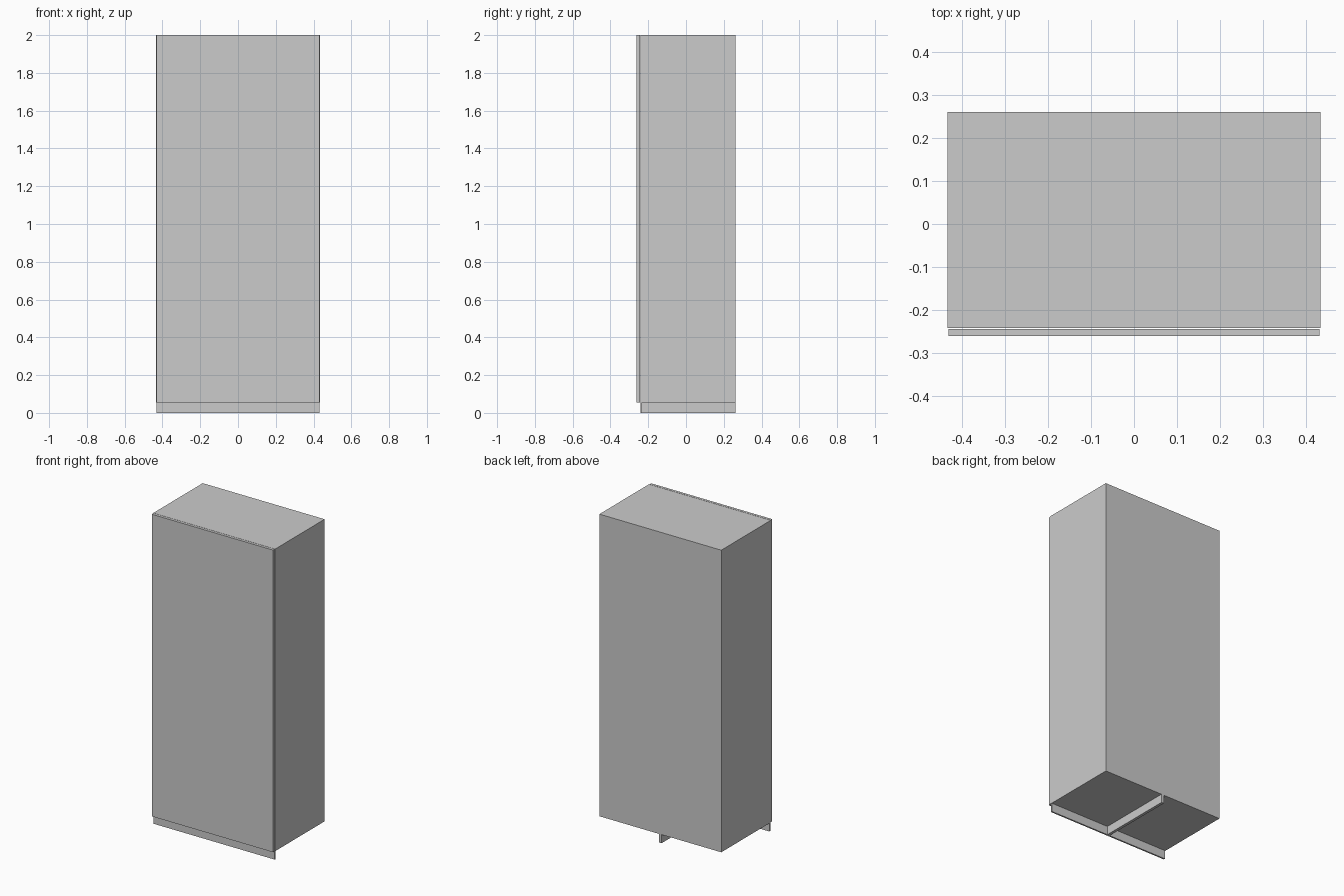
import bpy

if "Cube" in bpy.data.objects:
    bpy.data.objects.remove(bpy.data.objects["Cube"])


def box(name, lo, hi):
    """Axis-aligned box between two corners."""
    bpy.ops.mesh.primitive_cube_add(
        size=1, location=[(a + b) / 2 for a, b in zip(lo, hi)])
    ob = bpy.context.object
    ob.name = name
    ob.scale = [b - a for a, b in zip(lo, hi)]
    bpy.ops.object.transform_apply(location=False, rotation=False, scale=True)
    return ob


BASE = 0.055   # plinth height
TOP = 2.0

# Cabinet carcass
box("cabinet_body", (-0.434, -0.242, BASE), (0.434, 0.261, TOP))

# Slightly narrower door slab, a hairline in front of the body
box("door", (-0.431, -0.261, BASE), (0.431, -0.244, TOP))

# Plinth: front kick board and a central support running to the back
box("kick_board", (-0.431, -0.242, 0), (0.431, -0.232, BASE))
box("centre_support", (-0.009, -0.232, 0), (0.009, 0.261, BASE))
